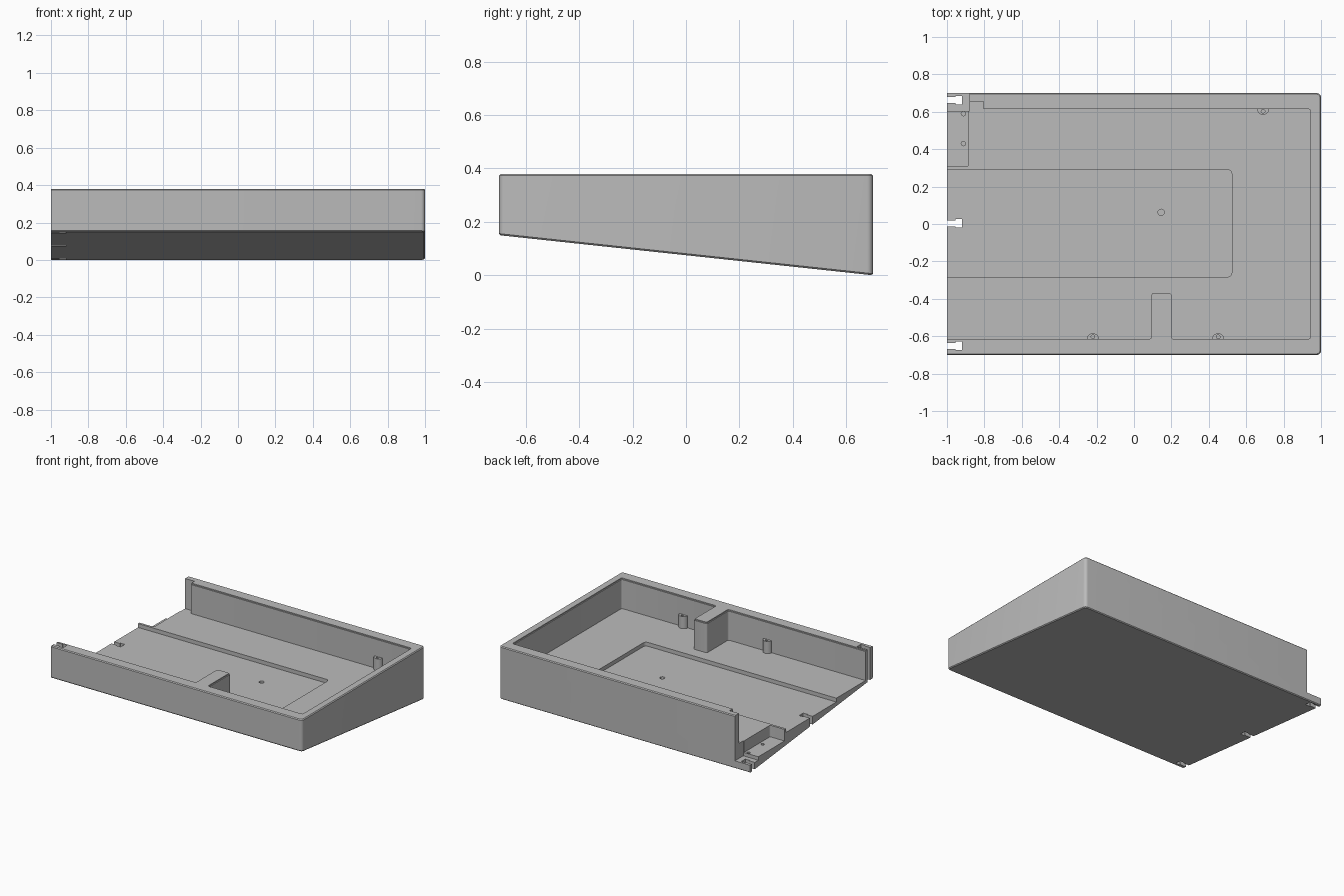
import bpy, bmesh, math
from mathutils import Vector

cube = bpy.data.objects.get("Cube")
if cube:
    bpy.data.objects.remove(cube, do_unlink=True)

GREY = (0.5, 0.5, 0.5, 1)
grey = bpy.data.materials.new("plain grey")
grey.use_nodes = True
grey.diffuse_color = GREY
grey.node_tree.nodes["Principled BSDF"].inputs["Base Color"].default_value = GREY

TOP, FLOOR = 0.38, 0.163   # rim height and flat inner floor
W, D = 1.0, 0.7            # half width and half depth
IN = 0.615                 # inner face of the long walls


def make(name, bm):
    bmesh.ops.recalc_face_normals(bm, faces=bm.faces)
    mesh = bpy.data.meshes.new(name)
    bm.to_mesh(mesh)
    bm.free()
    mesh.materials.append(grey)
    ob = bpy.data.objects.new(name, mesh)
    bpy.context.scene.collection.objects.link(ob)
    return ob


def upright(e):
    d = e.verts[0].co - e.verts[1].co
    return abs(d.z) > 0.01 and abs(d.x) + abs(d.y) < 1e-4


def prism(name, outline, z0, z1, radius=0.0):
    """Extrude an outline upwards, optionally rounding its upright edges."""
    bm = bmesh.new()
    face = bm.faces.new([bm.verts.new((x, y, z0)) for x, y in outline])
    ext = bmesh.ops.extrude_face_region(bm, geom=[face])["geom"]
    bmesh.ops.translate(bm, vec=(0, 0, z1 - z0),
                        verts=[v for v in ext if isinstance(v, bmesh.types.BMVert)])
    if radius:
        bmesh.ops.bevel(bm, geom=[e for e in bm.edges if upright(e)], offset=radius,
                        segments=4, profile=0.5, affect='EDGES')
    return make(name, bm)


def box(name, x0, x1, y0, y1, z0, z1, radius=0.0):
    return prism(name, [(x0, y0), (x1, y0), (x1, y1), (x0, y1)], z0, z1, radius)


def circle(x, y, r, n=20):
    return [(x + r * math.cos(2 * math.pi * i / n), y + r * math.sin(2 * math.pi * i / n))
            for i in range(n)]


def cut(target, cutter):
    mod = target.modifiers.new("cut", 'BOOLEAN')
    mod.operation, mod.solver, mod.object = 'DIFFERENCE', 'EXACT', cutter
    bpy.context.view_layer.objects.active = target
    bpy.ops.object.modifier_apply(modifier=mod.name)
    bpy.data.objects.remove(cutter, do_unlink=True)


# Wedge body: level rim, underside sloping down towards the back
case = box("case_shell", -W, W, -D, D, 0, TOP)
bm = bmesh.new()
bm.from_mesh(case.data)
for v in bm.verts:
    if v.co.z < 0.01 and v.co.y < 0:
        v.co.z = 0.15
bmesh.ops.bevel(bm, geom=[e for e in bm.edges if upright(e) and e.verts[0].co.x > 0],
                offset=0.022, segments=5, profile=0.5, affect='EDGES')
bm.normal_update()
rims = [e for e in bm.edges if any(abs(f.normal.z) > 0.9 for f in e.link_faces)
        and any(abs(f.normal.z) < 0.5 and f.normal.x > -0.9 for f in e.link_faces)]
bmesh.ops.bevel(bm, geom=rims, offset=0.006, segments=1, affect='EDGES')
bm.to_mesh(case.data)
bm.free()


# Main cavity, leaving a full-height block against the front wall
def cavity(grow):
    x1, yi, yb = 0.943 + grow, IN + grow, -0.37 - grow
    l, r = 0.093 + grow, 0.2 - grow
    return [(-1.2, -yi), (l, -yi), (l, yb), (r, yb), (r, -yi),
            (x1, -yi), (x1, yi), (-1.2, yi)]


cut(case, prism("cavity_cutter", cavity(0), FLOOR, 0.5, 0.012))
# Fine step around the inner rim
cut(case, prism("rim_cutter", cavity(0.006), TOP - 0.008, 0.5, 0.012))

# Shallow floor recess and its small hole
cut(case, box("recess_cutter", -1.2, 0.523, -0.283, 0.29, FLOOR - 0.028, 0.3, 0.022))
cut(case, prism("hole_cutter", circle(0.145, 0.062, 0.017), 0.105, 0.3))

# Back corner: low joint tongue, lapped wall end and screw pocket
cut(case, box("tongue_cutter", -1.2, -0.88, IN - 0.01, 0.8, 0.055, 0.5))
cut(case, box("lap_cutter", -1.2, -0.805, IN - 0.05, 0.655, FLOOR, 0.5))
cut(case, box("pocket_cutter", -1.2, -0.885, 0.307, IN, 0.08, 0.5, 0.012))
for y in (0.43, 0.59):
    cut(case, prism("screw_cutter", circle(-0.912, y, 0.012, 12), 0.045, 0.2))

# Keyed slots along the open end
for y in (-0.652, 0.003, 0.662):
    cut(case, box("slot_neck_cutter", -1.2, -0.94, y - 0.016, y + 0.016, -0.1, 0.5))
    cut(case, box("slot_head_cutter", -0.955, -0.92, y - 0.023, y + 0.023, -0.1, 0.5))

# Half-round bosses standing against the long walls
for name, x, side in (("front_boss_right", -0.22, -1), ("front_boss_left", 0.45, -1),
                      ("back_boss", 0.69, 1)):
    boss = prism(name, circle(x, side * (IN + 0.002), 0.033), FLOOR - 0.01, 0.25)
    cut(boss, prism("boss_hole_cutter", circle(x, side * (IN - 0.012), 0.01, 12), 0.19, 0.3))

for ob in bpy.context.scene.objects:
    if ob.type == 'MESH':
        bpy.ops.object.select_all(action='DESELECT')
        ob.select_set(True)
        bpy.context.view_layer.objects.active = ob
        bpy.ops.object.shade_smooth_by_angle(angle=math.radians(30))
